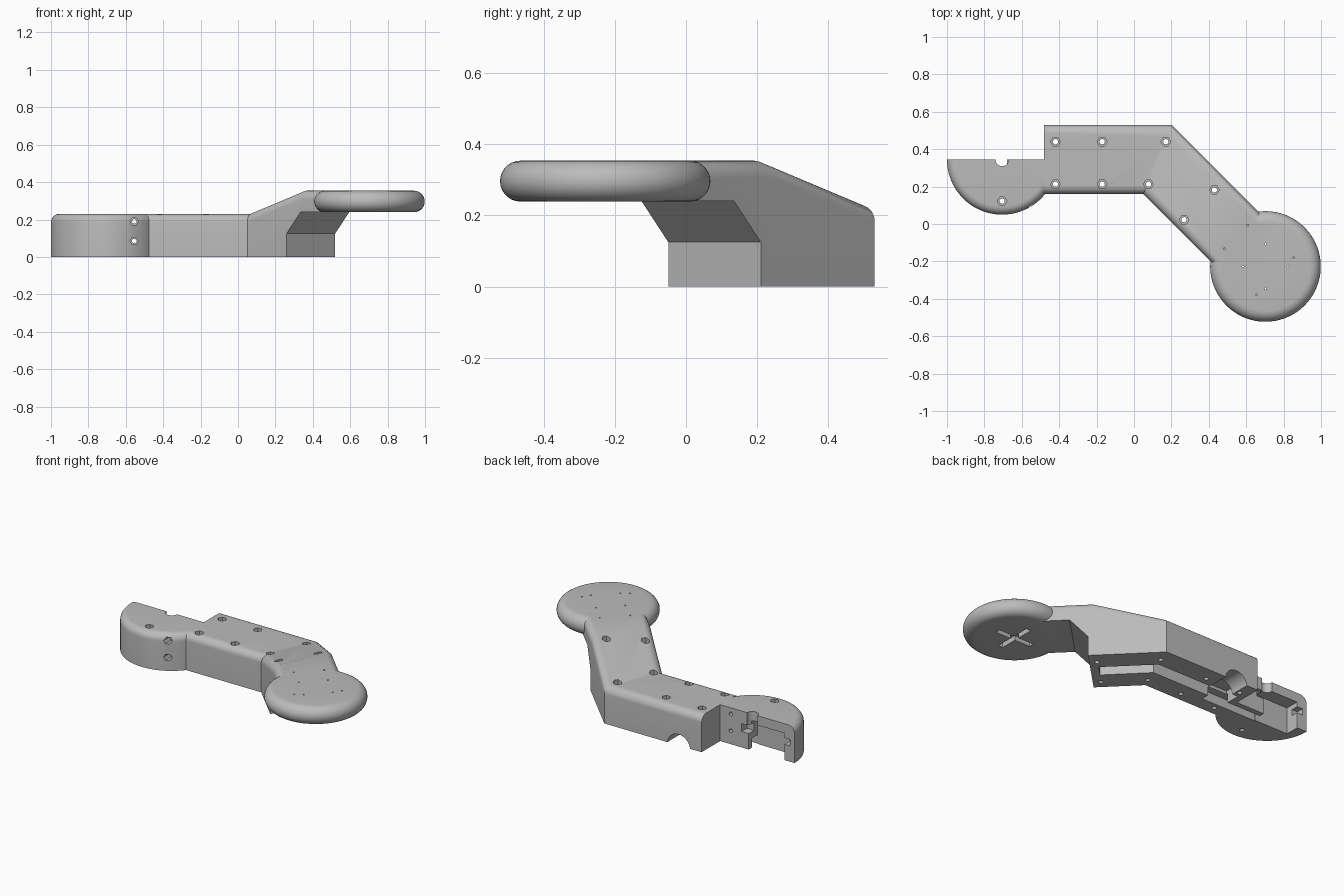
import bpy, bmesh, math
from mathutils import Vector

if "Cube" in bpy.data.objects:
    bpy.data.objects.remove(bpy.data.objects["Cube"])

grey = bpy.data.materials.new("plain grey")
grey.diffuse_color = (0.5, 0.5, 0.5, 1)
grey.use_nodes = True
grey.node_tree.nodes["Principled BSDF"].inputs["Base Color"].default_value = grey.diffuse_color


def make(name, bm):
    bmesh.ops.remove_doubles(bm, verts=bm.verts, dist=1e-5)
    bmesh.ops.recalc_face_normals(bm, faces=bm.faces)
    me = bpy.data.meshes.new(name)
    bm.to_mesh(me)
    bm.free()
    me.materials.append(grey)
    ob = bpy.data.objects.new(name, me)
    bpy.context.collection.objects.link(ob)
    return ob


def loft(name, rings):
    """Skin closed rings of equal length and cap both ends."""
    bm = bmesh.new()
    vs = [[bm.verts.new(p) for p in r] for r in rings]
    n = len(rings[0])
    for a, b in zip(vs, vs[1:]):
        for i in range(n):
            j = (i + 1) % n
            bm.faces.new((a[i], a[j], b[j], b[i]))
    bm.faces.new(vs[0])
    bm.faces.new(vs[-1])
    return make(name, bm)


def prism(name, pts, z0, z1):
    return loft(name, [[(x, y, z) for x, y in pts] for z in (z0, z1)])


def box(x0, x1, y0, y1, z0, z1):
    return prism("cutter", [(x0, y0), (x1, y0), (x1, y1), (x0, y1)], z0, z1)


def rod(a, b, r, n):
    """Cylinder between two points."""
    a, b = Vector(a), Vector(b)
    q = (b - a).to_track_quat('Z', 'Y')
    ring = [q @ Vector((r * math.cos(t), r * math.sin(t), 0))
            for t in (2 * math.pi * i / n for i in range(n))]
    return loft("cutter", [[a + p for p in ring], [b + p for p in ring]])


def boolean(target, other, op='DIFFERENCE'):
    m = target.modifiers.new("bool", 'BOOLEAN')
    m.operation, m.solver, m.object = op, 'EXACT', other
    bpy.context.view_layer.objects.active = target
    bpy.ops.object.modifier_apply(modifier=m.name)
    bpy.data.objects.remove(other, do_unlink=True)


def arc(cx, cz, r, a0, a1, n=8):
    return [(cx + r * math.cos(math.radians(a0 + (a1 - a0) * i / n)),
             cz + r * math.sin(math.radians(a0 + (a1 - a0) * i / n)))
            for i in range(n + 1)]


# body: rounded-top section swept along the straight part and the raised arm
R, W = 0.045, 0.37


def section(front, back, top):
    prof = [(0, 0), (W, 0)] + arc(W - R, top - R, R, 0, 90) + arc(R, top - R, R, 90, 180)
    f, b = Vector(front), Vector(back)
    return [(*(f + (b - f) * (t / W)), z) for t, z in prof]


body = loft("bracket_arm", [
    section((-0.48, 0.16), (-0.48, 0.53), 0.23),
    section((0.05, 0.16), (0.2, 0.53), 0.23),
    section((0.345, -0.135), (0.495, 0.235), 0.354),
    section((0.459, -0.249), (0.719, 0.011), 0.354)])

# underside of the arm: upright end, slope, then flat below the pad
S = math.sqrt(0.5)
under = [(0.219, -0.1), (0.219, 0.125), (0.325, 0.24), (0.9, 0.24), (0.9, -0.1)]
boolean(body, loft("cutter", [[(0.235 + u * S + v * S, 0.235 - u * S + v * S, z)
                               for u, z in under] for v in (-0.4, 0.4)]))

# half-round clamp, turned from a profile through half a circle
CX, CY = -0.705, 0.345
prof = [(0, 0), (0.295, 0)] + arc(0.25, 0.185, R, 0, 90) + [(0, 0.23)]
bm = bmesh.new()
N = 48
rows = [[bm.verts.new((CX + r * math.cos(a), CY + r * math.sin(a), z)) for r, z in prof]
        for a in (math.pi + math.pi * i / N for i in range(N + 1))]
for a, b in zip(rows, rows[1:]):
    for i in range(len(prof) - 1):
        bm.faces.new((a[i], a[i + 1], b[i + 1], b[i]))
bmesh.ops.remove_doubles(bm, verts=bm.verts, dist=1e-5)
bmesh.ops.dissolve_degenerate(bm, edges=bm.edges, dist=1e-6)
bmesh.ops.holes_fill(bm, edges=[e for e in bm.edges if e.is_boundary], sides=0)
clamp = make("half_clamp", bm)

# round pad with a fully rounded rim
PX, PY = 0.703, -0.227
rings = []
for r, z in arc(0.238, 0.2965, 0.0575, -90, 90, 14):
    rings.append([(PX + r * math.cos(2 * math.pi * i / 96),
                   PY + r * math.sin(2 * math.pi * i / 96), z) for i in range(96)])
pad = loft("round_pad", rings)

boolean(body, clamp, 'UNION')
boolean(body, pad, 'UNION')

# clamp pocket, cable notches and channel
boolean(body, box(-0.93, -0.68, 0.255, 0.4, -0.1, 0.17))
boolean(body, box(-0.97, -0.92, 0.30, 0.4, 0.10, 0.14))
boolean(body, box(-0.69, -0.63, 0.29, 0.4, 0.10, 0.15))
boolean(body, rod((CX, CY, 0.1), (CX, CY, 0.3), 0.036, 32))
boolean(body, box(-0.69, -0.30, 0.25, 0.31, -0.1, 0.06))

# groove under the body and round cable outlet at the back
boolean(body, prism("cutter", [(-0.3, 0.30), (0.107, 0.30), (0.323, 0.083),
                               (0.387, 0.147), (0.143, 0.39), (-0.3, 0.39)], -0.1, 0.10))
boolean(body, rod((-0.32, 0.335, -0.01), (-0.32, 0.6, -0.01), 0.08, 40))
boolean(body, box(-0.44, -0.30, 0.30, 0.40, -0.1, 0.08))

# screw holes with hexagonal recesses
screws = [(-0.42, 0.44, 0.23), (-0.17, 0.44, 0.23), (0.17, 0.44, 0.23),
          (-0.42, 0.213, 0.23), (-0.17, 0.213, 0.23), (0.077, 0.213, 0.24),
          (0.43, 0.182, 0.335), (0.268, 0.023, 0.31), (-0.705, 0.122, 0.23)]
for x, y, z in screws:
    boolean(body, rod((x, y, -0.1), (x, y, 0.5), 0.014, 16))
    boolean(body, rod((x, y, z - 0.04), (x, y, 0.5), 0.026, 6))
for z in (0.085, 0.19):
    boolean(body, rod((-0.555, 0, z), (-0.555, 0.4, z), 0.012, 16))
    boolean(body, rod((-0.555, 0, z), (-0.555, 0.14, z), 0.022, 6))

# cross recess under the pad and pin holes through it
boolean(body, box(PX - 0.125, PX + 0.125, PY - 0.016, PY + 0.016, 0.1, 0.27))
boolean(body, box(PX - 0.016, PX + 0.016, PY - 0.125, PY + 0.125, 0.1, 0.27))
pins = [(0.12, 0), (-0.12, 0), (0, 0.12), (0, -0.12),
        (-0.095, 0.22), (0.15, 0.047), (-0.22, 0.095), (-0.047, -0.15)]
for dx, dy in pins:
    boolean(body, rod((PX + dx, PY + dy, 0.26), (PX + dx, PY + dy, 0.5), 0.005, 8))

bpy.ops.object.select_all(action='DESELECT')
body.select_set(True)
bpy.context.view_layer.objects.active = body
bpy.ops.object.shade_smooth_by_angle(angle=math.radians(25))
